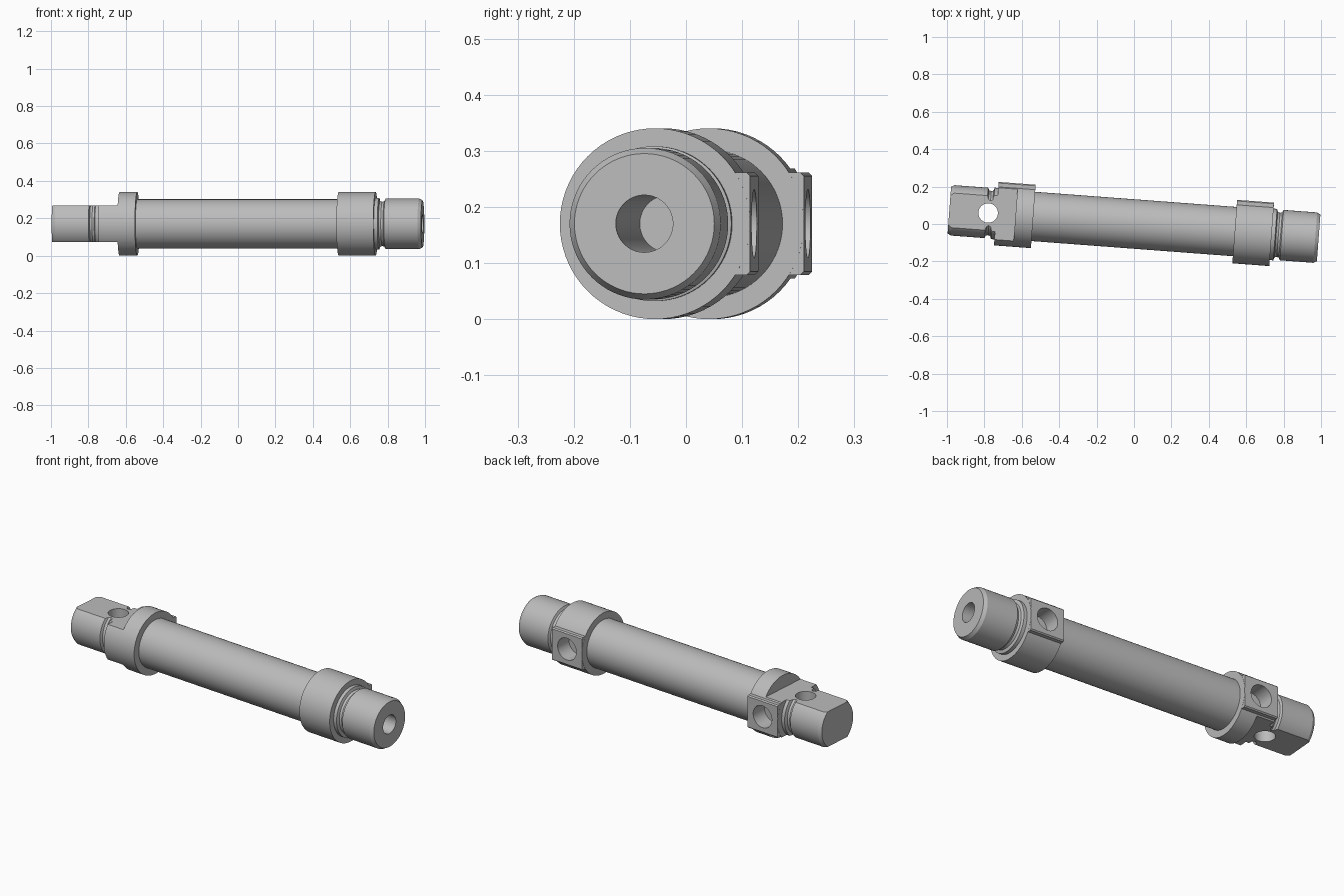
import bpy, bmesh, math
from mathutils import Matrix, Vector

if "Cube" in bpy.data.objects:
    bpy.data.objects.remove(bpy.data.objects["Cube"], do_unlink=True)

metal = bpy.data.materials.new("satin grey metal")
metal.use_nodes = True
grey = (0.5, 0.5, 0.5, 1)
metal.diffuse_color = grey
metal.node_tree.nodes["Principled BSDF"].inputs["Base Color"].default_value = grey

# The whole cylinder lies slightly turned about the vertical
PLACE = Matrix.Translation((0, 0, 0.17)) @ Matrix.Rotation(-math.radians(4.3), 4, "Z")
COLLAR_R, BORE_R = 0.17, 0.051
COLLAR_IN, COLLAR_OUT, END = 0.54, 0.738, 0.99


def add_object(name, bm):
    bmesh.ops.recalc_face_normals(bm, faces=bm.faces)
    mesh = bpy.data.meshes.new(name)
    bm.to_mesh(mesh)
    bm.free()
    obj = bpy.data.objects.new(name, mesh)
    bpy.context.collection.objects.link(obj)
    mesh.materials.append(metal)
    return obj


def lathe(name, profile, side=1):
    """Spin (x, radius) points about the x axis; side -1 mirrors the ends."""
    bm = bmesh.new()
    verts = [bm.verts.new((side * x, r, 0)) for x, r in profile]
    edges = [bm.edges.new(pair) for pair in zip(verts, verts[1:])]
    bmesh.ops.spin(bm, geom=verts + edges, cent=(0, 0, 0), axis=(1, 0, 0),
                   angle=math.tau, steps=72, use_merge=True)
    bmesh.ops.remove_doubles(bm, verts=bm.verts, dist=1e-5)
    return add_object(name, bm)


def box(name, low, high, chamfer=0):
    low, high = Vector(low), Vector(high)
    bm = bmesh.new()
    bmesh.ops.create_cube(bm, size=1)
    bmesh.ops.scale(bm, vec=high - low, verts=bm.verts)
    bmesh.ops.translate(bm, vec=(low + high) / 2, verts=bm.verts)
    if chamfer:  # only the long outer edges
        outer = [e for e in bm.edges if all(v.co.y > high.y - 1e-4 for v in e.verts)
                 and abs(e.verts[0].co.z - e.verts[1].co.z) < 1e-4]
        bmesh.ops.bevel(bm, geom=outer, offset=chamfer, segments=1, affect="EDGES")
    return add_object(name, bm)


def drill(name, centre, radius, depth, axis="Z"):
    bm = bmesh.new()
    turn = Matrix.Rotation(math.pi / 2, 4, "X") if axis == "Y" else Matrix()
    bmesh.ops.create_cone(bm, cap_ends=True, segments=48, radius1=radius, radius2=radius,
                          depth=depth, matrix=Matrix.Translation(centre) @ turn)
    return add_object(name, bm)


def combine(obj, tool, operation):
    mod = obj.modifiers.new(operation.title(), "BOOLEAN")
    mod.object, mod.operation, mod.solver = tool, operation, "EXACT"
    graph = bpy.context.evaluated_depsgraph_get()
    mesh = bpy.data.meshes.new_from_object(obj.evaluated_get(graph))
    obj.modifiers.clear()
    obj.data = mesh
    bpy.data.objects.remove(tool, do_unlink=True)


# Barrel, with the blind rod bore running into its front end
barrel = lathe("barrel", [(-COLLAR_IN, 0), (-COLLAR_IN, 0.132), (COLLAR_IN, 0.132),
                          (COLLAR_IN, BORE_R), (0.42, BORE_R), (0.42, 0)])

# Shared end cap outline: collar, shoulder, groove, chamfered nose
outline = [(COLLAR_IN, COLLAR_R), (COLLAR_OUT, COLLAR_R), (COLLAR_OUT, 0.138),
           (0.757, 0.138), (0.762, 0.122), (0.774, 0.118), (0.786, 0.122),
           (0.792, 0.135), (0.972, 0.135), (END, 0.125)]
front_cap = lathe("front_end_cap", [(COLLAR_IN, BORE_R)] + outline
                  + [(END, BORE_R), (COLLAR_IN, BORE_R)])
rear_cap = lathe("rear_end_cap", [(COLLAR_IN, 0)] + outline + [(END, 0)], side=-1)

# Flats and pin hole on the rear clevis
for side in (-1, 1):
    z = sorted((side * 0.098, side * 0.3))
    combine(rear_cap, box("flat_cutter", (-1.1, -0.3, z[0]), (-0.635, 0.3, z[1])), "DIFFERENCE")
combine(rear_cap, drill("pin_cutter", (-0.782, 0, 0), 0.052, 0.5), "DIFFERENCE")

# Port boss with a threaded-port hole on each cap
for cap, side in ((front_cap, 1), (rear_cap, -1)):
    x = sorted((side * (COLLAR_IN + 0.0005), side * (COLLAR_OUT - 0.0005)))
    combine(cap, box("port_boss", (x[0], 0.1, -0.091), (x[1], 0.17, 0.091), 0.006), "UNION")
    middle = (x[0] + x[1]) / 2
    combine(cap, drill("port_cutter", (middle, 0.17, 0), 0.061, 0.18, "Y"), "DIFFERENCE")

# Shade and place
bpy.ops.object.select_all(action="DESELECT")
for obj in (barrel, front_cap, rear_cap):
    obj.matrix_world = PLACE
    obj.select_set(True)
bpy.context.view_layer.objects.active = barrel
bpy.ops.object.shade_smooth_by_angle(angle=math.radians(25))
